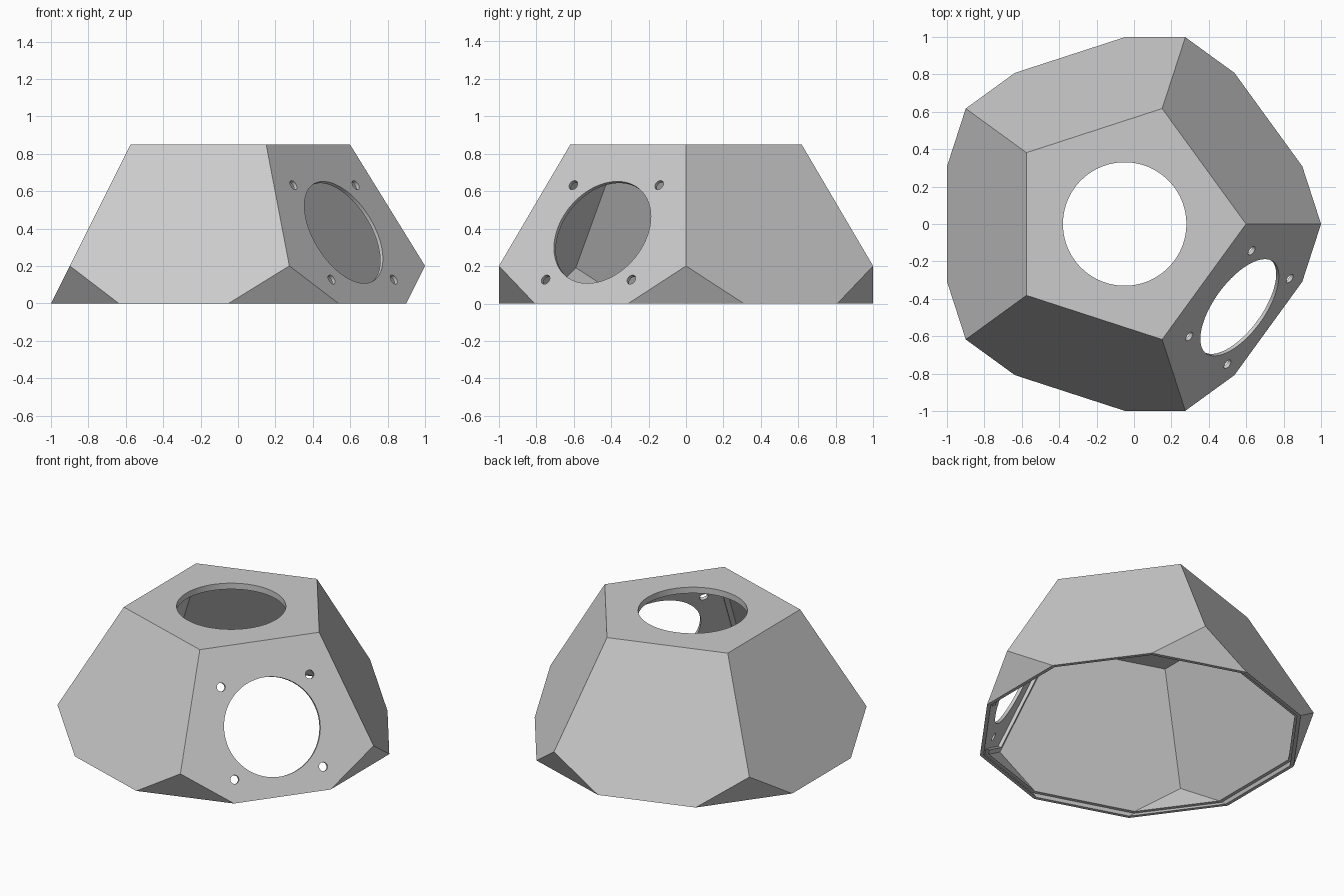
import bpy, bmesh, math
from mathutils import Vector, Matrix

if "Cube" in bpy.data.objects:
    bpy.data.objects.remove(bpy.data.objects["Cube"], do_unlink=True)

PHI = (1 + 5 ** 0.5) / 2
R = 0.649                    # circumradius of one pentagon face
INR = R * 1.309              # centre-to-face distance
CENTRE = Vector((-0.05, 0, 0))
WALL, LIP = 0.04, 0.02
TILT = math.atan(2)          # angle of a side face normal from vertical

grey = bpy.data.materials.new("plain_grey")
grey.use_nodes = True
grey.diffuse_color = (0.6, 0.6, 0.6, 1)
grey.node_tree.nodes["Principled BSDF"].inputs["Base Color"].default_value = (0.6, 0.6, 0.6, 1)


def to_object(bm, name):
    bmesh.ops.recalc_face_normals(bm, faces=bm.faces)
    mesh = bpy.data.meshes.new(name)
    bm.to_mesh(mesh)
    bm.free()
    mesh.materials.append(grey)
    obj = bpy.data.objects.new(name, mesh)
    bpy.context.collection.objects.link(obj)
    return obj


def dodecahedron(name, inset=0.0, cut=None, keep_above=True):
    """Dodecahedron with a face on top, optionally cut level at one height."""
    s = (INR - inset) / INR
    bm = bmesh.new()
    for radius, z in ((R, INR), (R * PHI, INR * 0.2361)):
        for i in range(5):
            a = math.radians(72 * i)
            p = Vector((radius * math.cos(a), radius * math.sin(a), z)) * s
            bm.verts.new(CENTRE + p)
            bm.verts.new(CENTRE - p)
    bmesh.ops.convex_hull(bm, input=bm.verts)
    bmesh.ops.dissolve_limit(bm, angle_limit=0.02, verts=bm.verts, edges=bm.edges)
    if cut is not None:
        bmesh.ops.bisect_plane(bm, geom=bm.verts[:] + bm.edges[:] + bm.faces[:],
                               plane_co=(0, 0, cut), plane_no=(0, 0, 1),
                               clear_inner=keep_above, clear_outer=not keep_above)
        rim = [e for e in bm.edges if e.is_boundary]
        bmesh.ops.holes_fill(bm, edges=rim, sides=0)
    return to_object(bm, name)


def prism(name, frame, radius, sides, low, high, u=0, v=0, turn=0):
    """Upright prism or cylinder placed in a face's own frame."""
    bm = bmesh.new()
    place = frame @ Matrix.Translation((u, v, (low + high) / 2)) @ Matrix.Rotation(turn, 4, 'Z')
    bmesh.ops.create_cone(bm, cap_ends=True, segments=sides, radius1=radius,
                          radius2=radius, depth=high - low, matrix=place)
    return to_object(bm, name)


# Frames: origin at the body centre, z along the face normal
top_frame = Matrix.Translation(CENTRE)
az = math.radians(-36)
normal = Vector((math.sin(TILT) * math.cos(az), math.sin(TILT) * math.sin(az), math.cos(TILT)))
across = Vector((-math.sin(az), math.cos(az), 0))
upward = normal.cross(across)
side_frame = top_frame @ Matrix((across, upward, normal)).transposed().to_4x4()

# Half dodecahedron body, hollowed, with a stepped mating rim
shell = dodecahedron("dome_shell", cut=0.0)
cutters = [
    dodecahedron("cavity_cutter", inset=WALL),
    dodecahedron("rim_step_cutter", inset=WALL / 2, cut=LIP, keep_above=False),
    prism("top_opening_cutter", top_frame, 0.33, 96, INR - 0.15, INR + 0.1),
    prism("side_opening_cutter", side_frame, 0.304, 96, INR - 0.15, INR + 0.1),
]

# Recess behind the mounting face, one corner pointing down the slope
down = Vector((0, -1)) if upward.z > 0 else Vector((0, 1))
cutters.append(prism("side_recess_cutter", side_frame, 0.58, 5, INR - 0.1, INR - WALL / 2))
recess = cutters[-1]
spin = math.atan2(down.y, down.x)
local = side_frame.inverted()
first = local @ recess.data.vertices[0].co
recess.data.transform(side_frame @ Matrix.Rotation(spin - math.atan2(first.y, first.x), 4, 'Z') @ local)

# Four screw holes around the side opening
for su in (-1, 1):
    for sv in (-1, 1):
        cutters.append(prism("screw_hole_cutter", side_frame, 0.027, 24,
                             INR - 0.15, INR + 0.1, su * 0.283, sv * 0.282))

bpy.ops.object.select_all(action='DESELECT')
shell.select_set(True)
bpy.context.view_layer.objects.active = shell
for cutter in cutters:
    cutter.hide_render = True
    mod = shell.modifiers.new(cutter.name, 'BOOLEAN')
    mod.operation = 'DIFFERENCE'
    mod.solver = 'EXACT'
    mod.object = cutter
    bpy.ops.object.modifier_apply(modifier=mod.name)
for cutter in cutters:
    bpy.data.objects.remove(cutter, do_unlink=True)

# Flat panels with smooth round hole walls
bpy.ops.object.shade_smooth_by_angle(angle=math.radians(20))
